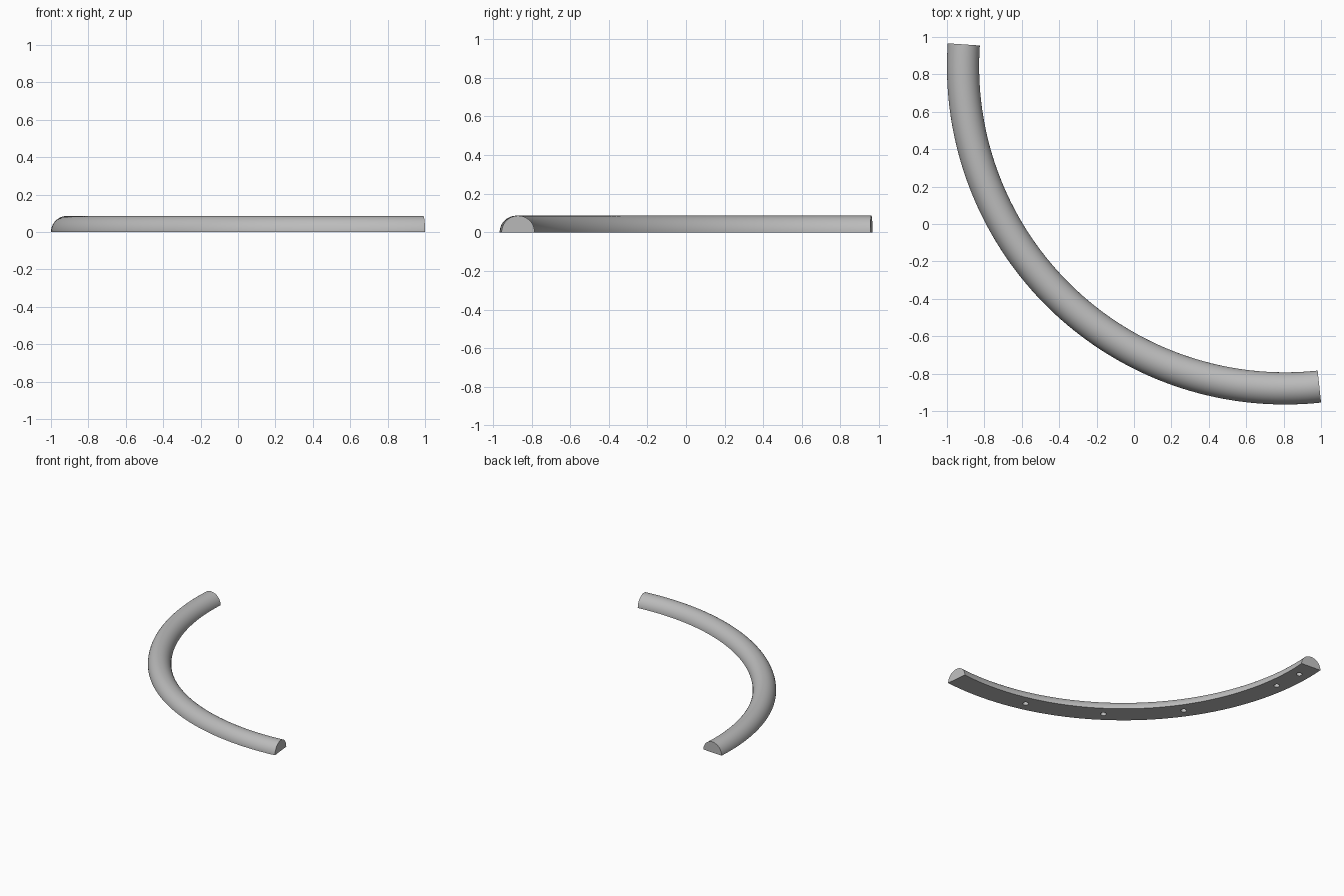
import bpy, bmesh
from math import sin, cos, pi, radians
from mathutils import Vector

cube = bpy.data.objects.get("Cube")
if cube:
    bpy.data.objects.remove(cube, do_unlink=True)

CENTRE = Vector((0.808, 0.843, 0))   # centre of the arc
OUTER = 1.808
TUBE = 0.086                         # half-round radius
MID = OUTER - TUBE
START, SPAN = radians(176.1), radians(100)

grey = bpy.data.materials.new("light grey")
grey.use_nodes = True
colour = (0.5, 0.5, 0.5, 1)
grey.diffuse_color = colour
grey.node_tree.nodes["Principled BSDF"].inputs["Base Color"].default_value = colour


def on_arc(angle, radius, z=0):
    return CENTRE + Vector((radius * cos(angle), radius * sin(angle), z))


def make_object(name, bm):
    bmesh.ops.recalc_face_normals(bm, faces=bm.faces)
    mesh = bpy.data.meshes.new(name)
    bm.to_mesh(mesh)
    bm.free()
    mesh.materials.append(grey)
    obj = bpy.data.objects.new(name, mesh)
    bpy.context.collection.objects.link(obj)
    return obj


# Half-round profile swept along the arc, with capped ends
bm = bmesh.new()
SIDES = 32
ring = [bm.verts.new(on_arc(START, MID + TUBE * cos(pi * i / SIDES),
                            TUBE * sin(pi * i / SIDES)))
        for i in range(SIDES + 1)]
edges = [bm.edges.new((ring[i - 1], ring[i])) for i in range(len(ring))]
bmesh.ops.spin(bm, geom=ring + edges, cent=CENTRE, axis=(0, 0, 1),
               angle=SPAN, steps=80, use_duplicate=False)
bmesh.ops.holes_fill(bm, edges=[e for e in bm.edges if e.is_boundary], sides=0)
rail = make_object("curved_handle", bm)

# Blind screw holes in the flat underside
bm = bmesh.new()
for degrees in (180.8, 188.7, 215, 235, 255):
    made = bmesh.ops.create_cone(bm, cap_ends=True, segments=24,
                                 radius1=0.022, radius2=0.022, depth=0.1)
    bmesh.ops.translate(bm, verts=made["verts"], vec=on_arc(radians(degrees), MID))
cutter = make_object("screw_hole_cutter", bm)
cutter.hide_render = True

cut = rail.modifiers.new("screw_holes", "BOOLEAN")
cut.operation = "DIFFERENCE"
cut.solver = "EXACT"
cut.object = cutter
bpy.ops.object.select_all(action="DESELECT")
rail.select_set(True)
bpy.context.view_layer.objects.active = rail
bpy.ops.object.modifier_apply(modifier=cut.name)
bpy.data.objects.remove(cutter, do_unlink=True)
bpy.ops.object.shade_smooth_by_angle(angle=radians(30))
